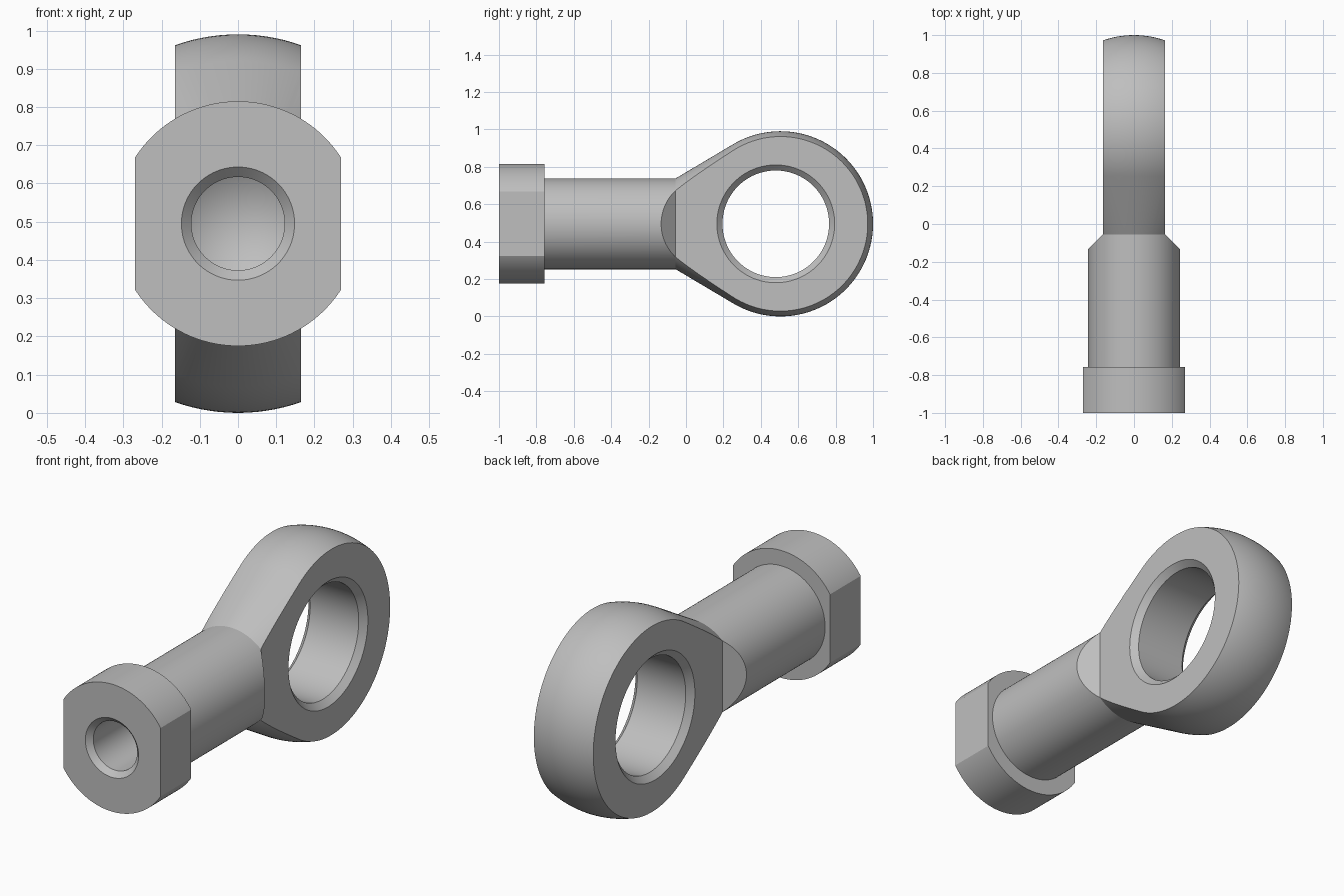
import bpy, bmesh, math
from mathutils import Vector

old = bpy.data.objects.get("Cube")
if old:
    bpy.data.objects.remove(old, do_unlink=True)

MID = 0.495        # height of the shank axis
BALL_Y = 0.505     # centre of the eye's rounded outside
BALL_R = 0.495
SHANK_R = 0.243
HALF_EYE = 0.165   # half thickness of the eye

steel = bpy.data.materials.new("satin_steel")
steel.use_nodes = True
GREY = (0.52, 0.52, 0.52, 1)
steel.diffuse_color = GREY
steel.node_tree.nodes["Principled BSDF"].inputs["Base Color"].default_value = GREY


def finish(name, bm):
    bmesh.ops.recalc_face_normals(bm, faces=bm.faces)
    mesh = bpy.data.meshes.new(name)
    bm.to_mesh(mesh)
    bm.free()
    mesh.materials.append(steel)
    obj = bpy.data.objects.new(name, mesh)
    bpy.context.collection.objects.link(obj)
    return obj


def revolve(name, points, centre, axis, steps=128):
    """Spin a closed outline of points around an axis."""
    bm = bmesh.new()
    verts = [bm.verts.new(p) for p in points]
    edges = [bm.edges.new((verts[i - 1], v)) for i, v in enumerate(verts)]
    bmesh.ops.spin(bm, geom=verts + edges, cent=centre, axis=axis,
                   angle=math.tau, steps=steps)
    bmesh.ops.remove_doubles(bm, verts=bm.verts, dist=1e-5)
    loose = [e for e in bm.edges if not e.link_faces]
    bmesh.ops.delete(bm, geom=loose, context='EDGES')
    return finish(name, bm)


def boolean(obj, cutter, operation):
    mod = obj.modifiers.new(operation.lower(), 'BOOLEAN')
    mod.operation = operation
    mod.solver = 'EXACT'
    mod.object = cutter
    cutter.hide_render = True


# Turned body: threaded bore, collar, shank, cone tangent to the ball
NECK_Y = -0.055
run = BALL_Y - NECK_Y
slope = math.asin(BALL_R / math.hypot(run, SHANK_R)) - math.atan2(SHANK_R, run)
outline = [(-0.2, 0), (-0.27, 0.122), (-0.974, 0.122), (-1, 0.148),
           (-1, 0.32), (-0.757, 0.32), (-0.757, SHANK_R), (NECK_Y, SHANK_R)]
start = math.pi / 2 + slope
ARC = 48
for i in range(ARC + 1):
    a = start * (1 - i / ARC)
    radius = BALL_R * math.sin(a) if i < ARC else 0
    outline.append((BALL_Y + BALL_R * math.cos(a), radius))
body = revolve("rod_end_body", [(0, y, MID + r) for y, r in outline],
               (0, 0, MID), (0, 1, 0))

# Side envelope: wrench flats on the collar, sloped shoulders, flat eye faces
half = [(0.27, -1.2), (0.27, -0.16), (HALF_EYE, NECK_Y), (HALF_EYE, 1.2)]
plan = half + [(-x, y) for x, y in reversed(half)]
bm = bmesh.new()
face = bm.faces.new([bm.verts.new((x, y, -0.2)) for x, y in plan])
top = bmesh.ops.extrude_face_region(bm, geom=[face])["geom"]
bmesh.ops.translate(bm, vec=Vector((0, 0, 1.4)),
                    verts=[v for v in top if isinstance(v, bmesh.types.BMVert)])
envelope = finish("side_envelope", bm)
boolean(body, envelope, 'INTERSECT')

# Eye bore with a chamfer on both faces
BORE_R, CHAMFER, EYE_Y = 0.285, 0.03, 0.48
side = [(HALF_EYE - CHAMFER, BORE_R), (HALF_EYE + CHAMFER, BORE_R + 2 * CHAMFER),
        (HALF_EYE + CHAMFER, 0)]
bore_outline = side + [(-x, r) for x, r in reversed(side)]
eye_bore = revolve("eye_bore", [(x, EYE_Y, MID + r) for x, r in bore_outline],
                   (0, EYE_Y, MID), (1, 0, 0))
boolean(body, eye_bore, 'DIFFERENCE')

# Bake the cuts and drop the helpers
bpy.context.view_layer.update()
graph = bpy.context.evaluated_depsgraph_get()
baked = bpy.data.meshes.new_from_object(body.evaluated_get(graph))
body.modifiers.clear()
body.data = baked
baked.materials.clear()
baked.materials.append(steel)
for helper in (envelope, eye_bore):
    bpy.data.objects.remove(helper, do_unlink=True)

# Smooth turned surfaces, crisp machined edges
bpy.ops.object.select_all(action='DESELECT')
body.select_set(True)
bpy.context.view_layer.objects.active = body
bpy.ops.object.shade_smooth_by_angle(angle=math.radians(25))
